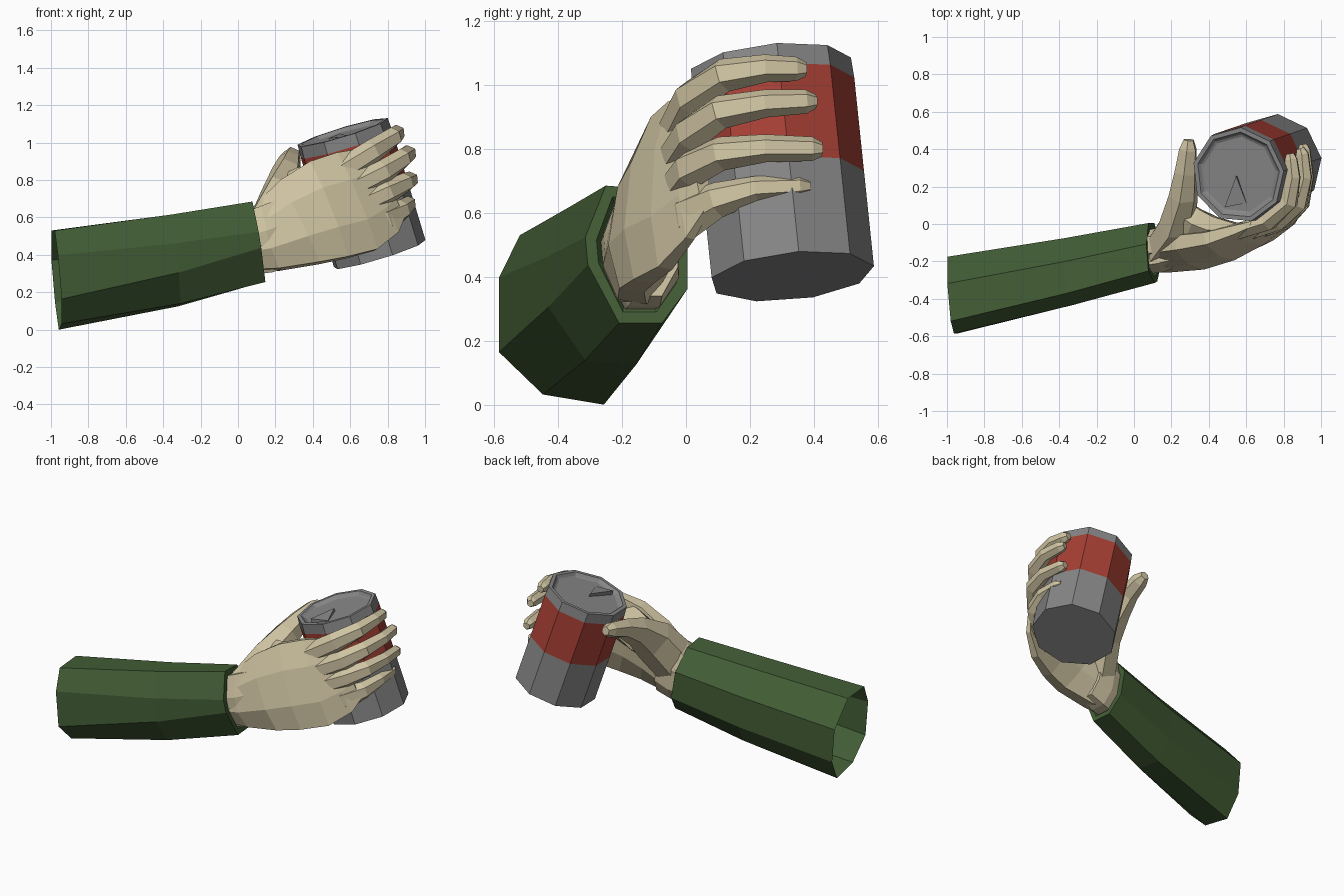
import bpy, bmesh, math
from mathutils import Vector as V

if "Cube" in bpy.data.objects:
    bpy.data.objects.remove(bpy.data.objects["Cube"])


def material(name, rgb):
    m = bpy.data.materials.new(name)
    m.diffuse_color = (*rgb, 1)
    m.use_nodes = True
    m.node_tree.nodes["Principled BSDF"].inputs["Base Color"].default_value = m.diffuse_color
    return m


SKIN = material("skin", (0.62, 0.545, 0.36))
GREEN = material("sleeve green", (0.055, 0.11, 0.036))
GREY = material("tin grey", (0.24, 0.24, 0.242))
RED = material("label red", (0.38, 0.05, 0.034))


def loft(name, rings, mats, start=True, end=True, rule=None):
    """Skin a list of equal-length rings; rule(band) picks a material slot."""
    bm = bmesh.new()
    vs = [[bm.verts.new(p) for p in r] for r in rings]
    n = len(rings[0])
    for i in range(len(vs) - 1):
        for k in range(n):
            j = (k + 1) % n
            f = bm.faces.new((vs[i][k], vs[i][j], vs[i + 1][j], vs[i + 1][k]))
            f.material_index = rule(i) if rule else 0
    if start:
        bm.faces.new(vs[0][::-1])
    if end:
        bm.faces.new(vs[-1])
    bmesh.ops.recalc_face_normals(bm, faces=bm.faces)
    me = bpy.data.meshes.new(name)
    bm.to_mesh(me)
    bm.free()
    for m in mats:
        me.materials.append(m)
    ob = bpy.data.objects.new(name, me)
    bpy.context.collection.objects.link(ob)
    return ob


def tube(name, pts, halves, thick, sides=6, up=V((-0.1, 0, 1))):
    """Loft along a path; halves = size along up, thick = size across."""
    pts = [V(p) for p in pts]
    rings = []
    for i, p in enumerate(pts):
        t = (pts[min(i + 1, len(pts) - 1)] - pts[max(i - 1, 0)]).normalized()
        side = t.cross(up).normalized()
        u = side.cross(t).normalized()
        ring = []
        for k in range(sides):
            a = 2 * math.pi * (k + 0.5) / sides
            c = 1 / math.cos(math.pi / sides)
            ring.append(p + side * thick[i] * c * math.cos(a)
                        + u * halves[i] * c * math.sin(a))
        rings.append(ring)
    return loft(name, rings, [SKIN])


# Sleeve: eight-sided tube, open at the far end, turned in at the cuff
FAR = [(-.68, 1), (-1, .5), (-1, -.38), (-.33, -.88),
       (.6, -1), (1, -.45), (1, .4), (.3, 1)]
CUFF = [(-.6, 1), (-1, .25), (-.95, -.15), (-.34, -1),
        (.5, -1), (1, -.5), (1, .35), (.3, .95)]


def sleeve_ring(mix, c, sy, sz, slope):
    out = []
    for a, b in zip(FAR, CUFF):
        dy = (a[0] * (1 - mix) + b[0] * mix) * sy
        dz = (a[1] * (1 - mix) + b[1] * mix) * sz
        out.append((c[0] - 0.09 * dy - slope * dz, c[1] + dy, c[2] + dz))
    return out


loft("sleeve", [
    sleeve_ring(0, (-.97, -.38, .265), .205, .265, .085),
    sleeve_ring(.5, (-.34, -.255, .37), .18, .245, .12),
    sleeve_ring(1, (.105, -.155, .47), .16, .215, .17),
    sleeve_ring(1, (.105, -.155, .47), .125, .18, .17),
    sleeve_ring(1, (.05, -.165, .46), .08, .12, .17),
], [GREEN], start=False, end=False)

# Wrist, filling the cuff opening
loft("wrist", [
    sleeve_ring(1, (.07, -.155, .465), .112, .168, .17),
    sleeve_ring(1, (.15, -.14, .485), .118, .178, .17),
    sleeve_ring(1, (.25, -.125, .52), .10, .18, .17),
], [SKIN])

# Palm, from inside the cuff to the knuckles
tube("palm",
     [(.07, -.15, .465), (.15, -.14, .485), (.33, -.135, .575),
      (.48, -.105, .64), (.63, -.05, .685), (.735, .005, .74), (.79, .045, .775)],
     [.155, .18, .245, .275, .28, .25, .20],
     [.10, .11, .095, .08, .058, .036, .024], sides=8, up=V((-.1, .17, 1)))

# Fingers wrapped round the can
FINGERS = {
    "index_finger": [(.56, -.04, .85), (.72, .015, .955), (.83, .12, 1.03),
                     (.85, .25, 1.052), (.84, .345, 1.05), (.835, .375, 1.048)],
    "middle_finger": [(.60, -.05, .75), (.78, .015, .845), (.88, .11, .915),
                      (.912, .25, .942), (.90, .375, .948), (.89, .405, .948)],
    "ring_finger": [(.60, -.06, .64), (.80, .015, .735), (.893, .11, .785),
                    (.922, .25, .802), (.91, .395, .80), (.905, .425, .798)],
    "little_finger": [(.60, -.06, .52), (.79, .01, .59), (.878, .10, .64),
                      (.913, .22, .675), (.91, .355, .682), (.90, .385, .682)],
}
for name, path in FINGERS.items():
    little = name == "little_finger"
    tube(name, path,
         [.07, .068, .05, .035, .03, .018] if little else
         [.06, .056, .047, .038, .033, .02],
         [(0.92 if little else 1) * r for r in (.04, .046, .044, .038, .032, .02)])

# Thumb on the opposite side, with the web of the hand
tube("thumb",
     [(.15, -.13, .53), (.235, .01, .72), (.262, .16, .835),
      (.275, .28, .895), (.288, .40, .928), (.292, .45, .938)],
     [.13, .12, .082, .056, .044, .026],
     [.08, .085, .07, .055, .044, .026])
tube("thumb_web",
     [(.23, .06, .72), (.32, .0, .72), (.42, -.035, .735), (.56, -.04, .77)],
     [.09, .125, .13, .12], [.08, .085, .075, .04])

# Can: nine sides, red band, stepped rim and sunken lid
BOTTOM, TOP = V((.755, .33, .402)), V((.557, .262, 1.055))
W = (TOP - BOTTOM).normalized()
U = (V((0, 1, 0)) - W * W.y).normalized()
S = W.cross(U)


def can_ring(t, r, down=0):
    c = BOTTOM.lerp(TOP, t) - W * down
    return [c + (U * math.cos(math.radians(40 * k - 5))
                 + S * math.sin(math.radians(40 * k - 5))) * r
            for k in range(9)]


loft("can", [can_ring(0, .26), can_ring(.457, .26), can_ring(.904, .26),
             can_ring(1, .256), can_ring(1, .232), can_ring(1, .218, .016),
             can_ring(1, .205, .022)],
     [GREY, RED], rule=lambda i: 1 if i == 1 else 0)


# Opened tab on the lid: a thin flap with a lifted left edge
def lid_point(x, y, h):
    p = V((x, y, 0))
    p.z = TOP.z - ((x - TOP.x) * W.x + (y - TOP.y) * W.y) / W.z
    return p + W * (h - 0.022)


flap = [(.545, .255, .02), (.487, .09, .03), (.595, .11, .003)]
loft("lid_tab", [[lid_point(x, y, -.004) for x, y, h in flap],
                 [lid_point(*f) for f in flap]], [GREY])
